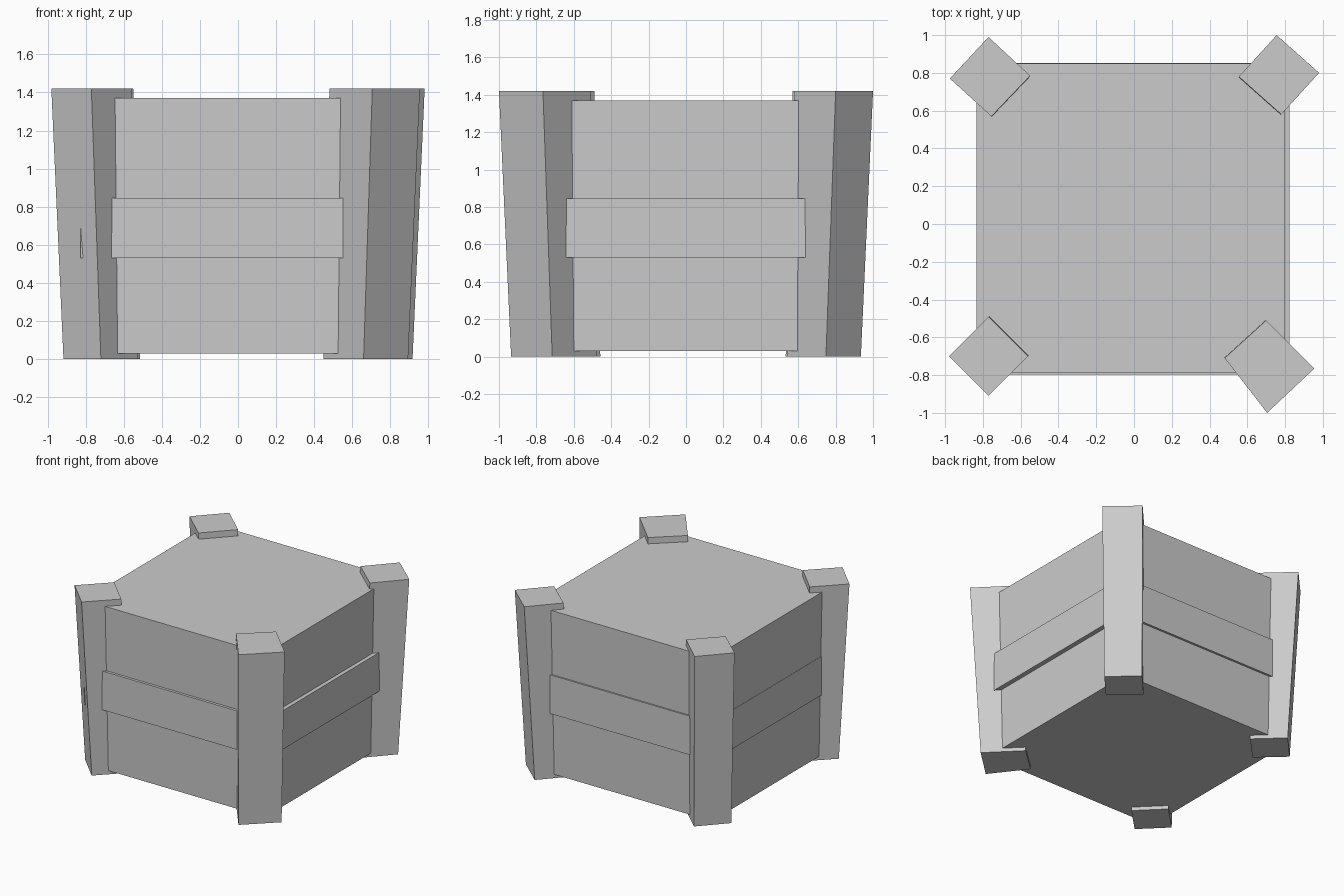
import bpy
import bmesh

if "Cube" in bpy.data.objects:
    bpy.data.objects.remove(bpy.data.objects["Cube"], do_unlink=True)

grey = bpy.data.materials.new("plain grey")
grey.use_nodes = True
colour = (0.6, 0.6, 0.6, 1)
grey.diffuse_color = colour
grey.node_tree.nodes["Principled BSDF"].inputs["Base Color"].default_value = colour


def prism(name, corners, z0, z1, taper=1.0):
    """Solid between two levels; its foot is the top outline scaled by taper."""
    bm = bmesh.new()
    low = [bm.verts.new((x * taper, y * taper, z0)) for x, y in corners]
    high = [bm.verts.new((x, y, z1)) for x, y in corners]
    bm.faces.new(low)
    bm.faces.new(high)
    for i in range(len(corners)):
        j = (i + 1) % len(corners)
        bm.faces.new((low[i], low[j], high[j], high[i]))
    bmesh.ops.recalc_face_normals(bm, faces=bm.faces)
    mesh = bpy.data.meshes.new(name)
    bm.to_mesh(mesh)
    bm.free()
    mesh.materials.append(grey)
    obj = bpy.data.objects.new(name, mesh)
    bpy.context.collection.objects.link(obj)
    return obj


def rectangle(x0, x1, y0, y1):
    return [(x0, y0), (x1, y0), (x1, y1), (x0, y1)]


# Box body, slightly narrower at the bottom
prism("crate_body", rectangle(-0.835, 0.8, -0.785, 0.85), 0.03, 1.37, 0.972)

# Raised band around the middle
prism("middle_band", rectangle(-0.828, 0.824, -0.798, 0.853), 0.53, 0.845)

# Leaning corner posts, turned to stand diagonally and slightly uneven
posts = {
    "front_right_post": [(-0.98, -0.70), (-0.77, -0.91), (-0.56, -0.70), (-0.77, -0.49)],
    "front_left_post": [(0.48, -0.71), (0.705, -1.0), (0.955, -0.765), (0.70, -0.51)],
    "back_left_post": [(0.555, 0.78), (0.78, 0.58), (0.98, 0.80), (0.755, 1.0)],
    "back_right_post": [(-0.975, 0.77), (-0.755, 0.57), (-0.55, 0.785), (-0.77, 0.99)],
}
for name, corners in posts.items():
    prism(name, corners, 0, 1.42, 0.935)
